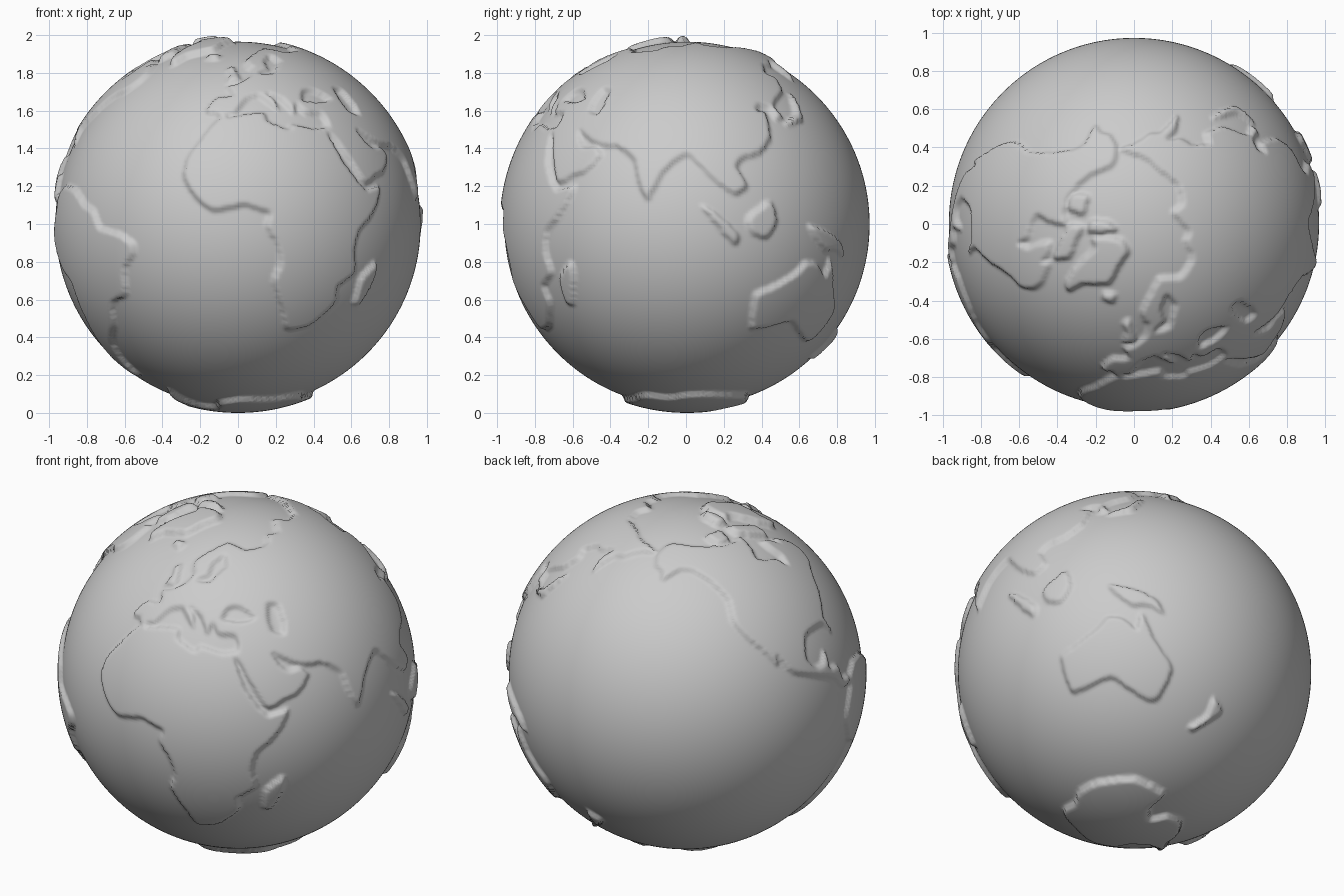
import bpy, bmesh, math
from mathutils import Vector
from mathutils.kdtree import KDTree

R, CENTRE, SLOPE = 0.967, Vector((0, 0.005, 0.998)), 0.021


def unit(lat, lon):
    a, b = math.radians(lat), math.radians(lon)
    return Vector((math.cos(a) * math.sin(b), -math.cos(a) * math.cos(b), math.sin(a)))


def smooth_loop(flat, n=5):
    """Rounded closed outline on the unit sphere from lat, lon, lat, lon..."""
    p = [unit(flat[i], flat[i + 1]) for i in range(0, len(flat), 2)]
    out = []
    for i in range(len(p)):
        a, b, c, d = (p[(i + k) % len(p)] for k in (-1, 0, 1, 2))
        m0, m1 = (c - a) * 0.36, (d - b) * 0.36
        k = max(n, int((c - b).length / 0.02))
        for s in range(k):
            t = s / k
            h = 2 * t**3 - 3 * t**2
            out.append(((h + 1) * b + (t**3 - 2 * t**2 + t) * m0 - h * c
                        + (t**3 - t**2) * m1).normalized())
    return out


# sphere: evenly gridded cube pushed out to a ball
bm = bmesh.new()
bmesh.ops.create_cube(bm, size=2)
bmesh.ops.subdivide_edges(bm, edges=bm.edges[:], cuts=111, use_grid_fill=True)
for v in bm.verts:
    v.co = Vector([math.tan(q * math.pi / 4) for q in v.co]).normalized()
dirs = [v.co.copy() for v in bm.verts]
height = [0.0] * len(dirs)


def feature(flat, h=0.024, sea=False):
    """Raise a landmass, or sink a sea basin, inside the outline."""
    loop = smooth_loop(flat)
    kd = KDTree(len(loop))
    for i, q in enumerate(loop):
        kd.insert(q, i)
    kd.balance()
    c = sum(loop, Vector()).normalized()
    u = c.orthogonal().normalized()
    w = c.cross(u)

    def flatten(q):
        s = math.acos(max(-1, min(1, q.dot(c))))
        x, y = q.dot(u), q.dot(w)
        r = math.hypot(x, y) or 1
        return x / r * s, y / r * s

    pts = [flatten(q) for q in loop]
    segs = list(zip(pts, pts[1:] + pts[:1]))
    limit = math.cos(min(3.1, max(math.hypot(*q) for q in pts) + 0.05))
    for i, q in enumerate(dirs):
        if q.dot(c) < limit:
            continue
        x, y = flatten(q)
        inside = False
        for (x0, y0), (x1, y1) in segs:
            if (y0 > y) != (y1 > y) and x < (x1 - x0) * (y - y0) / (y1 - y0) + x0:
                inside = not inside
        d = kd.find(q)[2] * (1 if inside else -1)
        t = max(0, min(1, (d + SLOPE) / (2 * SLOPE)))
        t = t * t * (3 - 2 * t)
        height[i] = height[i] * (1 - t) if sea else max(height[i], h * t)


# Europe and Asia
feature([37, -9, 43, -9, 43.5, -2, 48, -4.5, 49.5, 0, 53, 6, 57, 8, 58.5, 6, 62, 5, 67, 13,
         71, 25, 68, 40, 68, 47, 69, 60, 73, 70, 73, 82, 77.5, 104, 74, 112, 72, 130, 72, 150,
         69.5, 170, 66.5, 190, 64.5, 178, 61, 170, 59.5, 163, 52, 158, 57, 156, 61, 158,
         59, 150, 58.5, 143, 54.5, 137, 52, 141, 46, 137.5, 42.5, 131, 39.5, 127.5,
         35.5, 129.3, 35, 126, 39, 125, 40, 121, 38, 118.5, 37, 122, 32, 121.5, 27, 120,
         22.5, 114.5, 21, 109, 18, 106.5, 12, 109.3, 9.5, 105, 13, 100, 16.5, 96, 21, 92,
         22, 89.5, 20, 86, 16, 82, 12, 80, 8, 77.5, 13, 74.5, 20, 72.5, 23, 69, 25.3, 65])
# Middle East bridge, overlapping both neighbours
feature([25.2, 66, 25.3, 60, 25.5, 57, 22, 59.8, 17, 55.5, 15, 50, 13, 45, 17, 38, 24, 30,
         30, 15, 31, 0, 34, -5, 37, -8.5, 42, -7, 47, 5, 50, 30, 45, 60, 30, 72])
# Africa
feature([35.8, -6, 33, -9, 28, -12.5, 21, -17, 14.5, -17.5, 8, -13, 4.5, -8, 5, -3, 6, 2,
         4.5, 7, 3.5, 9.8, -1, 9, -6, 12.2, -12, 13.6, -18, 11.8, -28, 16, -34, 18.3,
         -34.5, 21.5, -33, 27.5, -29, 32, -24.5, 35.5, -19.5, 35, -15, 40.7, -8, 39.4,
         -2, 41, 2, 45.5, 7, 49.5, 11.8, 51.2, 10.7, 45, 12.5, 43.3, 18, 41, 28, 38,
         32, 36, 36, 25, 40, 10, 38, -4])
# Inland seas: Mediterranean, Black, Caspian, Red, Gulf, Baltic
feature([36, -4, 37, -1, 41, 2, 43, 4.5, 44, 9, 41.5, 12.5, 39, 16, 43, 15, 44.5, 13,
         42, 19, 37.5, 22, 40, 24.5, 37, 27.5, 36.5, 34, 32, 34.5, 31, 29, 32.5, 21,
         31, 18, 34, 11, 37, 10, 36.5, 3, 35.3, -3], sea=True)
feature([42, 28, 46, 31, 46, 36, 42.5, 41.5, 41, 36], sea=True)
feature([46.5, 49, 46, 53, 40, 54, 36.5, 53, 37.5, 49, 42, 48], sea=True)
feature([28.5, 34, 27, 36, 20, 40, 13, 44, 13, 42, 20, 37], sea=True)
feature([30, 48, 29, 50.5, 26, 56.5, 25, 57, 24.5, 53, 26.5, 50], sea=True)
feature([54.5, 12, 54.5, 19, 59, 24, 61, 27, 65, 24, 61, 17.5, 57, 17], sea=True)
# North America
feature([71, -157, 70, -140, 69, -125, 68, -110, 68, -97, 69, -88, 63, -91, 59, -94.5,
         57, -90, 55, -82, 52, -80, 55, -77, 59, -78, 62.5, -77, 61, -70, 58.5, -67,
         60, -64.5, 54, -57, 50, -57, 46, -61, 44.5, -66, 41.5, -70.5, 36, -76, 31, -81,
         26, -80, 29.5, -83.5, 30, -89, 29, -95, 22.5, -98, 18.5, -95, 18.5, -91, 21.5, -88,
         16, -88, 15, -83.5, 10, -82, 9.5, -78, 7, -78, 7.5, -83, 12.5, -88, 15.5, -95,
         20, -105.5, 26, -110, 24, -111, 30, -116, 34.5, -120.5, 40, -124.3, 48, -124.5,
         55, -131, 59.5, -140, 60, -148, 56, -158, 59, -160, 61, -165, 65.5, -167, 69, -164])
# Greenland and the Arctic islands
feature([60, -44, 61.5, -49, 68, -53.5, 75.5, -58, 76.5, -70, 81, -63, 83.5, -35, 81, -12,
         76, -19, 70, -22, 68, -30, 65, -40], 0.034)
feature([84, -70, 82, -92, 77, -93, 76, -79, 80, -71], 0.04)
feature([62.5, -66, 65, -73, 70, -88, 74, -85, 71, -72, 67, -62], 0.03)
feature([73.5, -120, 69, -115, 69, -103, 74, -100], 0.03)
# South America
feature([9, -77, 12, -72, 10.5, -63, 6, -56, 4, -51.5, -1, -48, -3, -40, -6, -35, -9, -35,
         -14, -39, -22, -41, -25, -48, -33, -53, -36, -57, -40.5, -62.5, -47, -66, -54, -67,
         -54, -71, -46, -75, -37, -73.5, -30, -71.5, -18.5, -70.5, -14, -76, -5, -81,
         1, -79.5, 5, -77.5])
# Australia
feature([-11, 142.5, -16, 140.5, -12.5, 136, -12, 131, -15, 128, -20, 119, -22, 114,
         -26, 113.5, -34, 115, -34, 120, -31.5, 131, -35, 137, -39, 146, -37.5, 150,
         -28, 153.5, -19, 146.5])
# Antarctica
feature([-63.5, -57, -68, -68, -73, -80, -74, -102, -75, -130, -78, -155, -83, -175,
         -78, 165, -71, 170, -66.5, 140, -66, 110, -66.5, 90, -68.5, 75, -66.5, 55,
         -69.5, 35, -70, 5, -73, -18, -78, -35, -76, -57, -70, -61], 0.031)
# Islands: Britain, Iceland, Madagascar, Japan, Sumatra, Borneo, New Guinea, New Zealand
for isle in ([50.5, -5, 51, 1, 54, 0, 58.5, -3, 57, -6, 54, -4],
             [64, -22, 64, -15, 66.5, -15, 66, -23],
             [-12, 49.5, -16, 50.5, -25, 47, -25, 44, -17, 44],
             [33, 130, 34.5, 139, 41, 142, 45, 143, 41.5, 140, 36.5, 136.5],
             [5.5, 95, 3, 99.5, -3, 106, -6, 105, -1, 100],
             [7, 117, 1, 119, -4, 115.5, -2.5, 110.5, 2, 109.5],
             [-0.5, 132, -2.5, 140, -6, 147, -10, 149, -8, 144, -8, 139, -4, 134],
             [-35, 173, -38, 178, -41.5, 175, -46.5, 169, -45.5, 166.5, -41, 172]):
    feature(isle)

# apply the relief and build the globe
for v, q, h in zip(bm.verts, dirs, height):
    v.co = CENTRE + q * (R + h)
mesh = bpy.data.meshes.new("globe")
bm.to_mesh(mesh)
bm.free()
mesh.polygons.foreach_set("use_smooth", [True] * len(mesh.polygons))
bpy.context.collection.objects.link(bpy.data.objects.new("globe", mesh))
